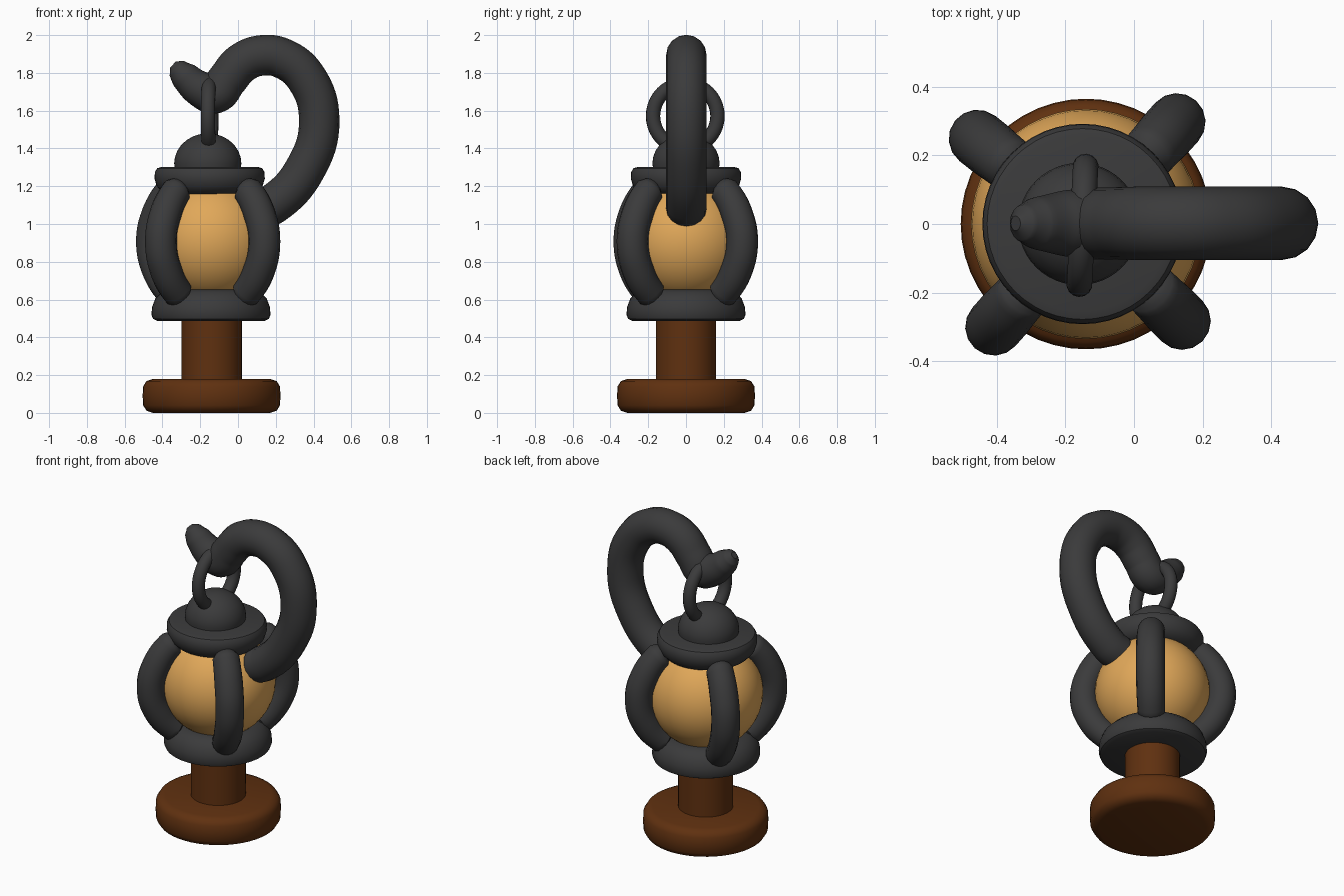
import bpy, bmesh, math
from mathutils import Vector

if "Cube" in bpy.data.objects:
    bpy.data.objects.remove(bpy.data.objects["Cube"])

def material(name, rgb):
    m = bpy.data.materials.new(name)
    m.diffuse_color = (*rgb, 1)
    m.use_nodes = True
    m.node_tree.nodes["Principled BSDF"].inputs["Base Color"].default_value = m.diffuse_color
    return m

IRON = material("dark iron", (0.043, 0.043, 0.044))
GLASS = material("amber glass", (0.75, 0.39, 0.10))
WOOD = material("brown wood", (0.115, 0.030, 0.005))
CX = -0.143  # lantern axis

def finish(ob, name, mat, angle=40):
    ob.name = name
    ob.data.name = name
    ob.data.materials.clear()
    ob.data.materials.append(mat)
    bpy.ops.object.select_all(action='DESELECT')
    ob.select_set(True)
    bpy.context.view_layer.objects.active = ob
    bpy.ops.object.shade_smooth_by_angle(angle=math.radians(angle))
    return ob

def lathe(name, profile, mat, cx=CX, cy=0.0, seg=48):
    """Revolve (radius, z) points; radius 0 closes the end at a pole."""
    bm = bmesh.new()
    rings = []
    for r, z in profile:
        if r == 0:
            rings.append([bm.verts.new((cx, cy, z))])
        else:
            rings.append([bm.verts.new((cx + r * math.cos(2 * math.pi * i / seg),
                                        cy + r * math.sin(2 * math.pi * i / seg), z))
                          for i in range(seg)])
    for a, b in zip(rings, rings[1:]):
        for i in range(seg):
            j = (i + 1) % seg
            quad = [a[i % len(a)], a[j % len(a)], b[j % len(b)], b[i % len(b)]]
            bm.faces.new(list(dict.fromkeys(quad)))
    bmesh.ops.recalc_face_normals(bm, faces=bm.faces)
    me = bpy.data.meshes.new(name)
    bm.to_mesh(me)
    bm.free()
    ob = bpy.data.objects.new(name, me)
    bpy.context.collection.objects.link(ob)
    return finish(ob, name, mat)

def tube(name, points, depth, mat):
    """Smooth tube through (x, y, z, radius factor) points, made into a mesh."""
    cu = bpy.data.curves.new(name, 'CURVE')
    cu.dimensions = '3D'
    cu.bevel_depth = depth
    cu.bevel_resolution = 6
    cu.resolution_u = 8
    cu.use_fill_caps = True
    sp = cu.splines.new('BEZIER')
    sp.bezier_points.add(len(points) - 1)
    for bp, (x, y, z, r) in zip(sp.bezier_points, points):
        bp.co = (x, y, z)
        bp.radius = r
        bp.handle_left_type = bp.handle_right_type = 'AUTO'
    ob = bpy.data.objects.new(name, cu)
    bpy.context.collection.objects.link(ob)
    bpy.ops.object.select_all(action='DESELECT')
    ob.select_set(True)
    bpy.context.view_layer.objects.active = ob
    bpy.ops.object.convert(target='MESH')
    return finish(bpy.context.view_layer.objects.active, name, mat)

# Wooden foot and post
lathe("base_disc", [(0, 0), (0.31, 0), (0.345, 0.012), (0.362, 0.04), (0.365, 0.09),
                    (0.362, 0.14), (0.345, 0.168), (0.31, 0.18), (0, 0.18)], WOOD, -0.14)
lathe("post", [(0, 0.15), (0.16, 0.15), (0.16, 0.54), (0, 0.54)], WOOD, -0.14)

# Iron collars, glass globe and cap dome
lathe("lower_collar", [(0, 0.487), (0.285, 0.487), (0.307, 0.498), (0.315, 0.52), (0.312, 0.56),
                       (0.295, 0.605), (0.26, 0.64), (0.22, 0.653), (0, 0.653)], IRON)
lathe("glass_globe", [(0.335 * math.sin(math.pi * i / 20) if 0 < i < 20 else 0,
                       0.912 - 0.335 * math.cos(math.pi * i / 20)) for i in range(21)], GLASS, -0.14)
lathe("upper_collar", [(0, 1.152), (0.20, 1.152), (0.25, 1.168), (0.28, 1.20), (0.292, 1.24),
                       (0.29, 1.275), (0.278, 1.295), (0.255, 1.302), (0, 1.302)], IRON, -0.15)
lathe("cap_dome", [(0, 1.28), (0.172, 1.28), (0.178, 1.32)] +
      [(0.178 * math.cos(math.radians(a)), 1.32 + 0.16 * math.sin(math.radians(a)))
       for a in range(12, 90, 13)] + [(0, 1.48)], IRON, -0.16)

# Four bowed cage bars (radius from axis, height, thickness factor)
BAR = [(0.232, 0.612, 0.55), (0.262, 0.632, 0.95), (0.355, 0.745, 1), (0.40, 0.905, 1),
       (0.36, 1.06, 1), (0.275, 1.175, 0.95), (0.24, 1.20, 0.55)]
for n, deg in enumerate((48, 141.5, 228.5, 315)):
    c, s = math.cos(math.radians(deg)), math.sin(math.radians(deg))
    tube(f"cage_bar_{n + 1}", [(CX + r * c, r * s, z, k) for r, z, k in BAR], 0.084, IRON)

# Hanging ring
bpy.ops.mesh.primitive_torus_add(major_radius=0.171, minor_radius=0.038, major_segments=40,
                                 minor_segments=14, location=(-0.15, -0.004, 1.572),
                                 rotation=(0, math.pi / 2, math.radians(-3)))
finish(bpy.context.object, "hanging_ring", IRON)

# Large hook with tapered upturned tip (x, z, thickness factor)
HOOK = [(0.10, 1.07, 0.75), (0.125, 1.08, 1), (0.19, 1.108, 1), (0.355, 1.29, 1), (0.43, 1.55, 1),
        (0.36, 1.775, 1), (0.24, 1.875, 1), (0.13, 1.893, 1), (0.02, 1.852, 1),
        (-0.06, 1.76, 0.98), (-0.12, 1.69, 0.98), (-0.20, 1.715, 0.9),
        (-0.285, 1.785, 0.72), (-0.325, 1.825, 0.5), (-0.345, 1.843, 0.2)]
tube("hook", [(x, 0.002, z, k) for x, z, k in HOOK], 0.107, IRON)
